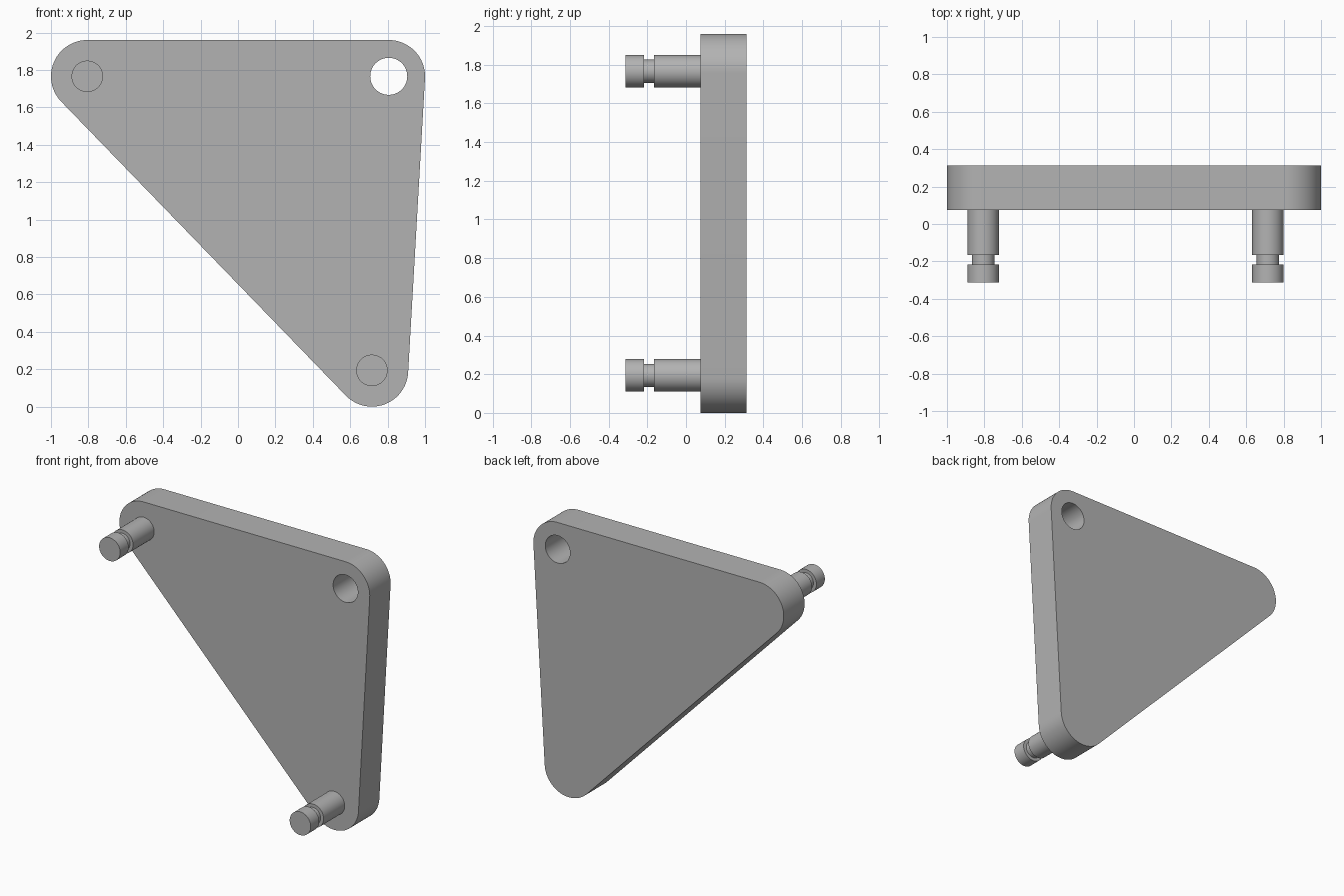
import bpy, bmesh, math
from mathutils import Matrix, Vector

if "Cube" in bpy.data.objects:
    bpy.data.objects.remove(bpy.data.objects["Cube"])

FRONT, BACK = 0.075, 0.313          # plate faces along y
TIP = -0.313                        # front end of the pins
ROUND = 0.194                       # plate corner radius
PIN_LEFT = Vector((-0.806, 1.766))  # x, z of each corner centre
PIN_LOW = Vector((0.716, 0.194))
HOLE = Vector((0.806, 1.766))

grey = bpy.data.materials.new("plain grey")
grey.use_nodes = True
grey.diffuse_color = (0.45, 0.45, 0.45, 1)
grey.node_tree.nodes["Principled BSDF"].inputs["Base Color"].default_value = grey.diffuse_color


def finish(name, bm):
    bmesh.ops.recalc_face_normals(bm, faces=bm.faces)
    mesh = bpy.data.meshes.new(name)
    bm.to_mesh(mesh)
    bm.free()
    mesh.materials.append(grey)
    obj = bpy.data.objects.new(name, mesh)
    bpy.context.collection.objects.link(obj)
    return obj


def smooth(obj):
    bpy.ops.object.select_all(action='DESELECT')
    obj.select_set(True)
    bpy.context.view_layer.objects.active = obj
    bpy.ops.object.shade_smooth_by_angle(angle=math.radians(30))


def rounded_outline(centres, radius, steps=24):
    """Outline wrapped round equal circles, in counterclockwise order."""
    points = []
    for i, c in enumerate(centres):
        into = c - centres[i - 1]
        out = centres[(i + 1) % len(centres)] - c
        start = math.atan2(-into.x, into.y)
        sweep = (math.atan2(-out.x, out.y) - start) % math.tau
        for k in range(steps + 1):
            a = start + sweep * k / steps
            points.append(c + radius * Vector((math.cos(a), math.sin(a))))
    return points


def cylinder(bm, centre, radius, y0, y1):
    place = Matrix.Translation((centre.x, (y0 + y1) / 2, centre.y)) @ Matrix.Rotation(math.pi / 2, 4, 'X')
    bmesh.ops.create_cone(bm, cap_ends=True, segments=64, radius1=radius,
                          radius2=radius, depth=y1 - y0, matrix=place)


# Triangular plate with rounded corners
bm = bmesh.new()
outline = rounded_outline([PIN_LEFT, PIN_LOW, HOLE], ROUND)
face = bm.faces.new([bm.verts.new((p.x, FRONT, p.y)) for p in outline])
extruded = bmesh.ops.extrude_face_region(bm, geom=[face], use_keep_orig=True)
moved = [v for v in extruded["geom"] if isinstance(v, bmesh.types.BMVert)]
bmesh.ops.translate(bm, verts=moved, vec=(0, BACK - FRONT, 0))
plate = finish("plate", bm)

# Through hole in the upper left corner
bm = bmesh.new()
cylinder(bm, HOLE, 0.099, FRONT - 0.1, BACK + 0.1)
cutter = finish("hole_cutter", bm)
cutter.hide_render = True
cutter.hide_set(True)
cut = plate.modifiers.new("hole", 'BOOLEAN')
cut.operation = 'DIFFERENCE'
cut.solver = 'EXACT'
cut.object = cutter
bpy.context.view_layer.objects.active = plate
bpy.ops.object.modifier_apply(modifier=cut.name)
bpy.data.objects.remove(cutter)
smooth(plate)

# Grooved pins, each a profile of (radius, y) spun about its axis
PROFILE = [(0, TIP), (0.084, TIP), (0.084, -0.217), (0.06, -0.217),
           (0.06, -0.166), (0.084, -0.166), (0.084, FRONT)]
for name, centre in (("upper_pin", PIN_LEFT), ("lower_pin", PIN_LOW)):
    bm = bmesh.new()
    verts = [bm.verts.new((centre.x + r, y, centre.y)) for r, y in PROFILE]
    edges = [bm.edges.new(pair) for pair in zip(verts, verts[1:])]
    bmesh.ops.spin(bm, geom=verts + edges, cent=(centre.x, 0, centre.y),
                   axis=(0, 1, 0), angle=math.tau, steps=64)
    bmesh.ops.remove_doubles(bm, verts=bm.verts, dist=0.0001)
    smooth(finish(name, bm))
